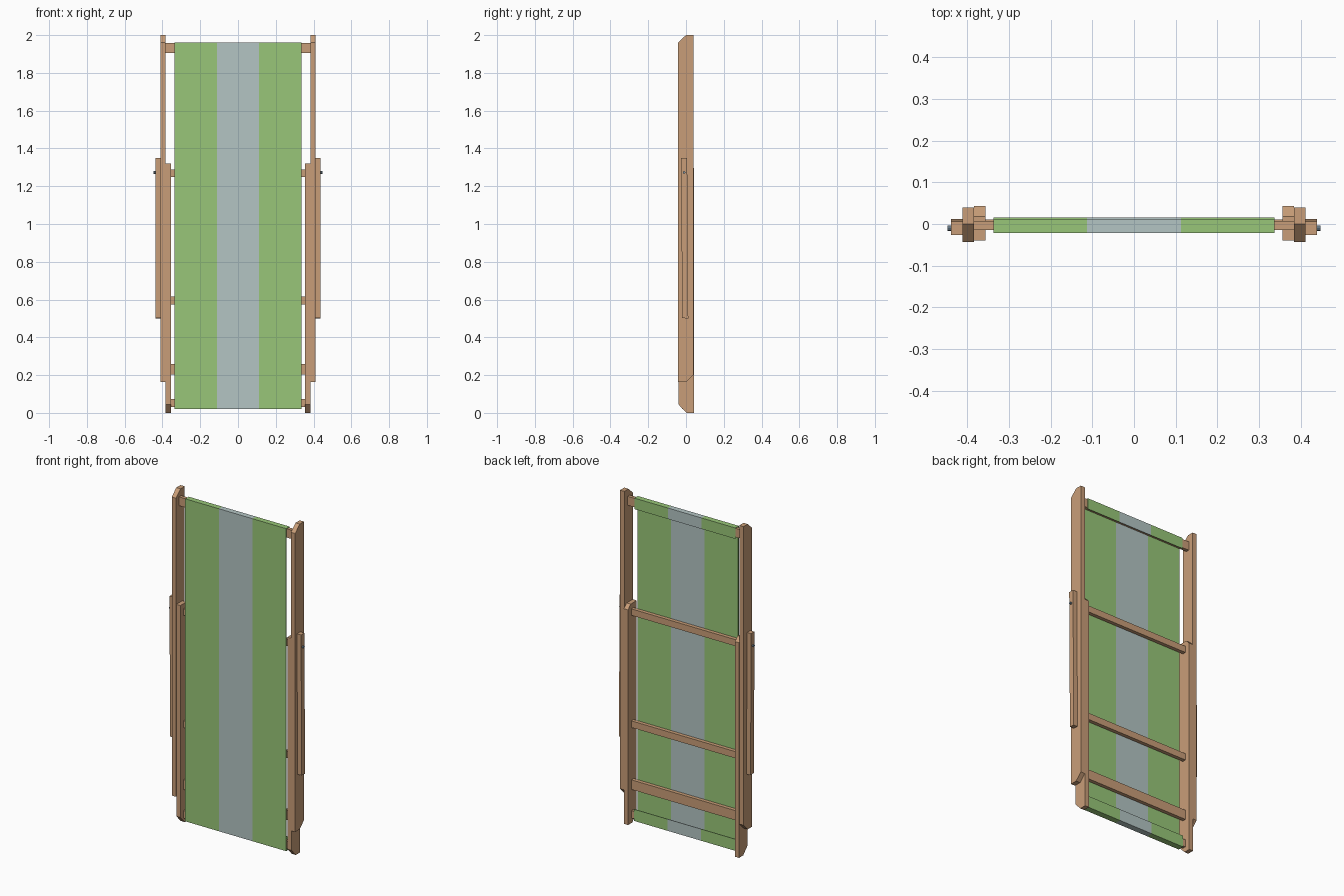
import bpy, bmesh, math

if "Cube" in bpy.data.objects:
    bpy.data.objects.remove(bpy.data.objects["Cube"])


def material(name, rgb):
    def lin(c):
        c /= 255
        return c / 12.92 if c <= 0.04045 else ((c + 0.055) / 1.055) ** 2.4
    m = bpy.data.materials.new(name)
    m.diffuse_color = (*[lin(c) for c in rgb], 1)
    m.use_nodes = True
    m.node_tree.nodes["Principled BSDF"].inputs["Base Color"].default_value = m.diffuse_color
    return m


WOOD = material("warm wood", (201, 158, 120))
GREEN = material("green canvas", (152, 198, 120))
GREY = material("pale grey canvas", (180, 197, 196))
METAL = material("blue grey metal", (125, 148, 165))


def prism(name, profile, stations, mats, rule=None):
    """Sweep a (y, z) profile along x through the given stations."""
    bm = bmesh.new()
    rings = [[bm.verts.new((x, y, z)) for y, z in profile] for x in stations]
    n = len(profile)
    for a, b in zip(rings, rings[1:]):
        for i in range(n):
            j = (i + 1) % n
            bm.faces.new((a[i], a[j], b[j], b[i]))
    bm.faces.new(rings[0])
    bm.faces.new(rings[-1])
    bmesh.ops.recalc_face_normals(bm, faces=bm.faces[:])
    if rule:
        for f in bm.faces:
            f.material_index = rule(f.calc_center_median())
    me = bpy.data.meshes.new(name)
    bm.to_mesh(me)
    bm.free()
    for m in mats:
        me.materials.append(m)
    ob = bpy.data.objects.new(name, me)
    bpy.context.collection.objects.link(ob)
    return ob


def rect(y0, y1, z0, z1):
    return [(y0, z0), (y1, z0), (y1, z1), (y0, z1)]


# chamfered profiles of the rails, tilted profile of the armrest
OUTER = [(-0.043, 0.163), (0.0, 0.163), (0.04, 0.203), (0.04, 2.0),
         (0.0, 2.0), (-0.043, 1.96)]
INNER = [(-0.04, 0.045), (0.003, 0.0), (0.043, 0.0), (0.043, 1.295),
         (0.018, 1.32), (-0.04, 1.32)]
ARM = [(-0.02, 0.502), (0.012, 0.5), (0.006, 1.35), (-0.026, 1.35)]
PIN = [(-0.010 + 0.007 * math.cos(i * math.pi / 4),
        1.273 + 0.007 * math.sin(i * math.pi / 4)) for i in range(8)]

for side, s in (("left", -1), ("right", 1)):
    prism(f"outer_rail_{side}", OUTER, (s * 0.383, s * 0.411), [WOOD])
    prism(f"inner_rail_{side}", INNER, (s * 0.356, s * 0.383), [WOOD])
    prism(f"armrest_{side}", ARM, (s * 0.411, s * 0.438), [WOOD])
    prism(f"hinge_pin_{side}", PIN, (s * 0.40, s * 0.447), [METAL])

# crossbars: half length, front, back, bottom, top
for name, hx, y0, y1, z0, z1 in (
        ("top_crossbar", 0.383, -0.014, 0.007, 1.904, 1.957),
        ("hinge_crossbar", 0.356, -0.011, 0.011, 1.25, 1.289),
        ("middle_crossbar", 0.356, -0.011, 0.011, 0.575, 0.615),
        ("lower_crossbar", 0.356, -0.011, 0.011, 0.202, 0.26),
        ("bottom_crossbar", 0.356, -0.011, 0.011, 0.03, 0.074)):
    prism(name, rect(y0, y1, z0, z1), (-hx, hx), [WOOD])

# canvas wrapped around the top and bottom bars, with a grey middle stripe
CANVAS = [(-0.022, 0.02), (0.015, 0.02), (0.015, 0.09), (0.011, 0.09),
          (0.011, 0.025), (-0.017, 0.025), (-0.017, 1.956), (0.007, 1.956),
          (0.007, 1.895), (0.011, 1.895), (0.011, 1.961), (-0.022, 1.961)]
prism("canvas_seat", CANVAS, (-0.336, -0.112, 0.112, 0.336), [GREEN, GREY],
      lambda c: int(abs(c.x) < 0.1))
